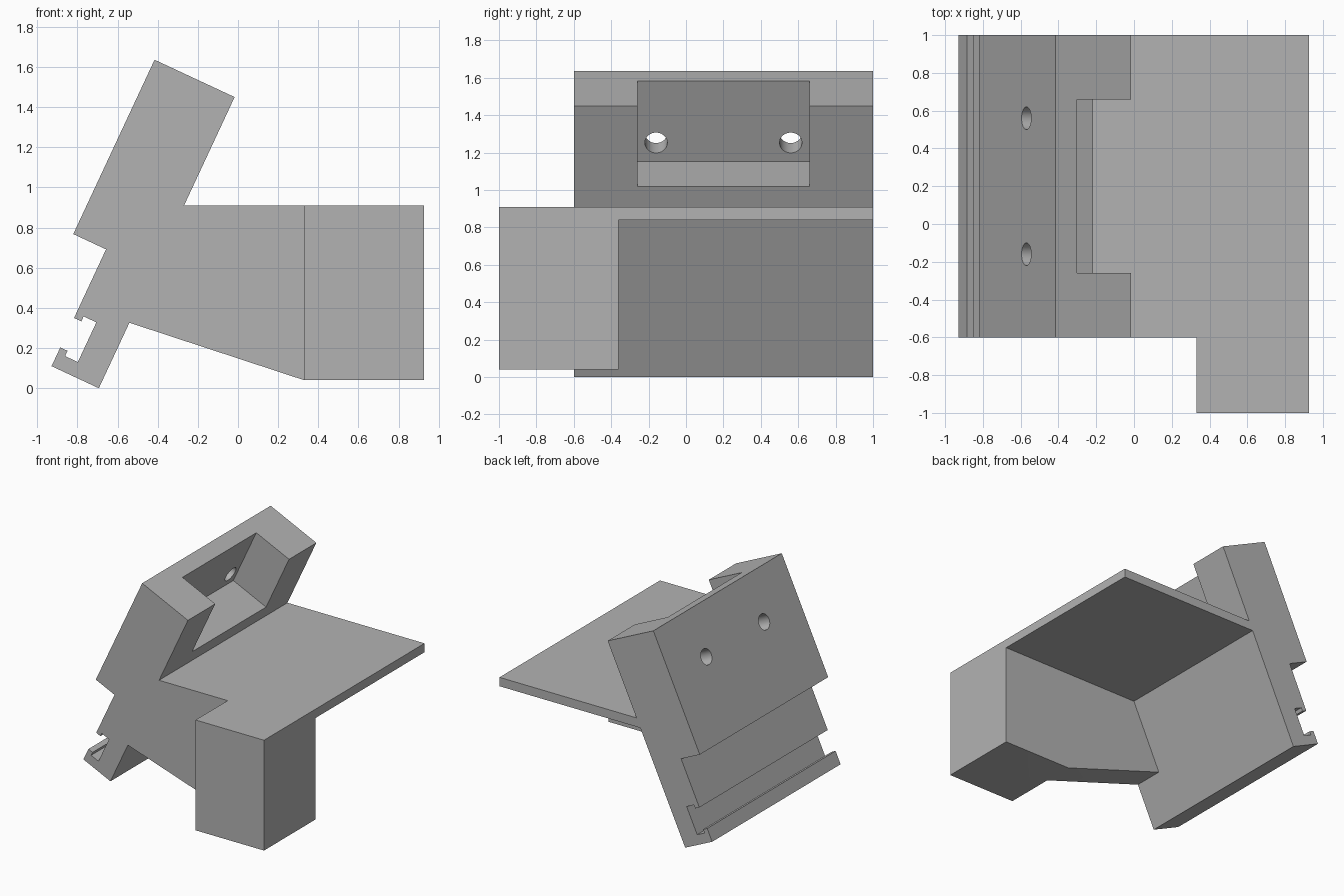
import bpy, bmesh, math
from mathutils import Vector

cube = bpy.data.objects.get("Cube")
if cube:
    bpy.data.objects.remove(cube, do_unlink=True)

grey = bpy.data.materials.new("plain grey")
grey.use_nodes = True
colour = (0.45, 0.45, 0.45, 1)
grey.diffuse_color = colour
grey.node_tree.nodes["Principled BSDF"].inputs["Base Color"].default_value = colour

# Slanted frame: u runs up the leaning plate, w runs outwards to its back
TILT = math.radians(25)
FOOT = Vector((-0.693, 0, 0))
UP = Vector((math.sin(TILT), 0, math.cos(TILT)))
OUT = Vector((-math.cos(TILT), 0, math.sin(TILT)))


def lean(u, w):
    p = FOOT + UP * u + OUT * w
    return p.x, p.z


def prism(name, outline, y0, y1):
    """Extrude an (x, z) outline along y."""
    bm = bmesh.new()
    face = bm.faces.new([bm.verts.new((x, y0, z)) for x, z in outline])
    ext = bmesh.ops.extrude_face_region(bm, geom=[face])
    moved = [v for v in ext["geom"] if isinstance(v, bmesh.types.BMVert)]
    bmesh.ops.translate(bm, vec=(0, y1 - y0, 0), verts=moved)
    bmesh.ops.recalc_face_normals(bm, faces=bm.faces)
    mesh = bpy.data.meshes.new(name)
    bm.to_mesh(mesh)
    bm.free()
    mesh.materials.append(grey)
    obj = bpy.data.objects.new(name, mesh)
    bpy.context.collection.objects.link(obj)
    return obj


def combine(target, tool, operation):
    """Apply a boolean and discard the tool."""
    mod = target.modifiers.new(tool.name, "BOOLEAN")
    mod.operation = operation
    mod.solver = "EXACT"
    mod.object = tool
    bpy.context.view_layer.objects.active = target
    bpy.ops.object.modifier_apply(modifier=mod.name)
    bpy.data.objects.remove(tool, do_unlink=True)


def box(x0, x1, z0, z1):
    return [(x0, z0), (x1, z0), (x1, z1), (x0, z1)]


# Leaning plate with the stepped rail grip on its back
grip = [(0, 0), (1.6, 0), (1.6, 0.44), (0.642, 0.44), (0.642, 0.26),
        (0.265, 0.26), (0.265, 0.22), (0.292, 0.22), (0.292, 0.15),
        (0.074, 0.15), (0.074, 0.22), (0.103, 0.22), (0.103, 0.26), (0, 0.26)]
bracket = prism("bracket", [lean(u, w) for u, w in grip], -0.6, 1)

# Side wall, shelf and front leg, each sunk into its neighbour
RIGHT, TOP, BASE = 0.927, 0.91, 0.04
wall = [lean(0.36, 0), lean(0.4, 0.1), lean(0.9, 0.1), (-0.3, TOP),
        (0.33, TOP), (0.33, BASE)]
combine(bracket, prism("side_wall", wall, -0.6, -0.36), "UNION")
combine(bracket, prism("front_leg", box(0.33, RIGHT, BASE, TOP), -1, -0.36), "UNION")
combine(bracket, prism("shelf", box(-0.35, RIGHT, 0.84, TOP), -0.6, 1), "UNION")

# Pocket open at the front and top of the plate
pocket = [lean(u, w) for u, w in [(1.125, -0.1), (1.8, -0.1), (1.8, 0.315), (1.125, 0.315)]]
combine(bracket, prism("pocket_cutter", pocket, -0.26, 0.66), "DIFFERENCE")

# Two screw holes through the pocket's back wall
for y in (-0.16, 0.56):
    x, z = lean(1.235, 0.4)
    bpy.ops.mesh.primitive_cylinder_add(vertices=48, radius=0.06, depth=0.3, location=(x, y, z))
    hole = bpy.context.object
    hole.name = "hole_cutter"
    hole.rotation_euler = OUT.to_track_quat("Z", "Y").to_euler()
    hole.data.materials.append(grey)
    bpy.context.view_layer.update()
    combine(bracket, hole, "DIFFERENCE")

# Crisp edges, round holes
bpy.ops.object.select_all(action="DESELECT")
bracket.select_set(True)
bpy.context.view_layer.objects.active = bracket
bpy.ops.object.shade_smooth_by_angle(angle=math.radians(20))
